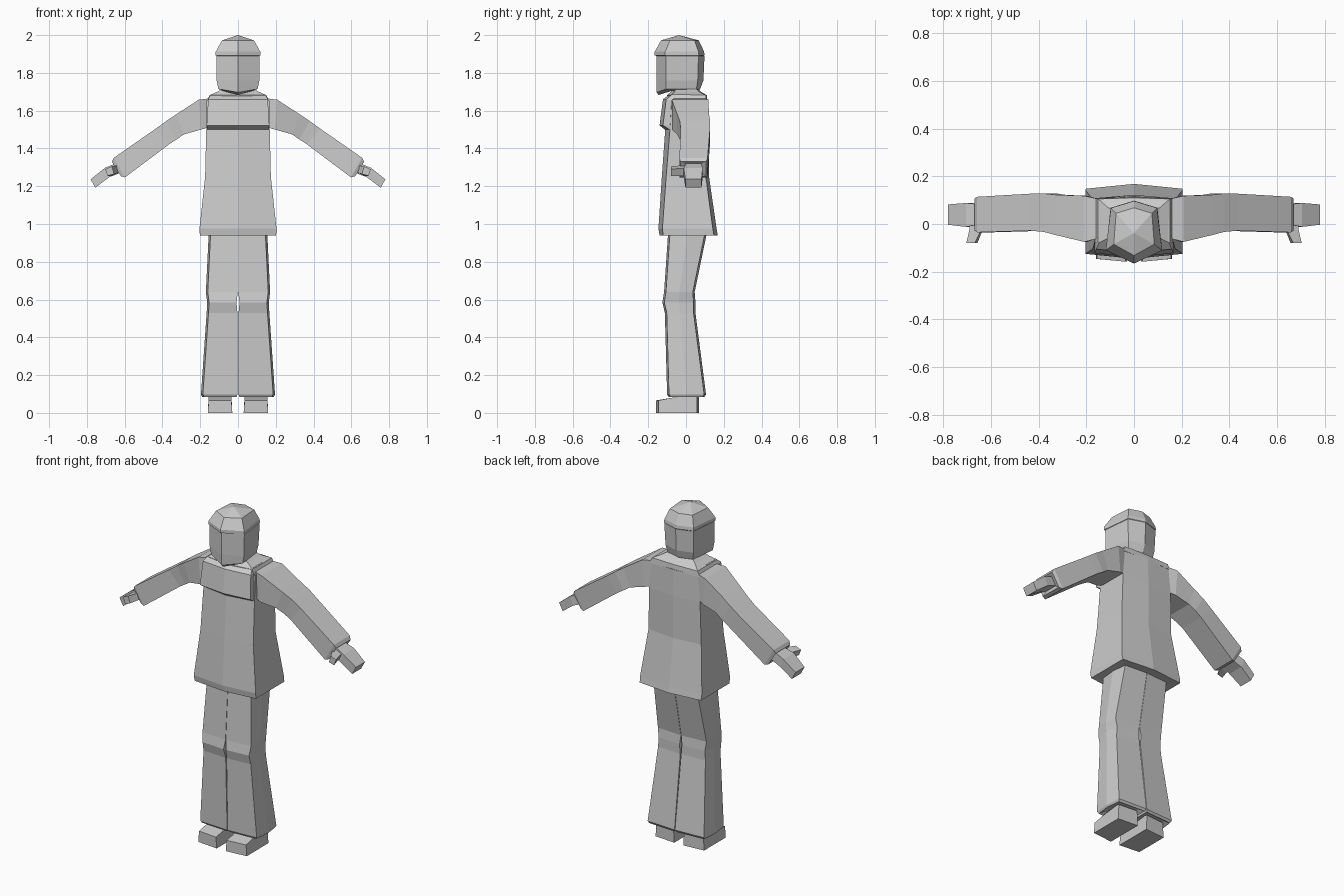
import bpy, bmesh


def loft(name, rings, mirror=False):
    """Skin a list of equal-sized point rings, closing both ends."""
    bm = bmesh.new()
    vs = [[bm.verts.new(p) for p in r] for r in rings]
    n = len(rings[0])
    for a, b in zip(vs, vs[1:]):
        for i in range(n):
            j = (i + 1) % n
            bm.faces.new((a[i], a[j], b[j], b[i]))
    bm.faces.new(vs[0])
    bm.faces.new(vs[-1])
    bmesh.ops.remove_doubles(bm, verts=bm.verts, dist=0.0005)
    bmesh.ops.recalc_face_normals(bm, faces=bm.faces)
    me = bpy.data.meshes.new(name)
    bm.to_mesh(me)
    bm.free()
    ob = bpy.data.objects.new(name, me)
    bpy.context.collection.objects.link(ob)
    if mirror:
        ob.modifiers.new("mirror", 'MIRROR').use_mirror_merge = False
    return ob


def hexa(z, w, fc, fm, bc, bm, wb=None, dz=0):
    """Six-sided body section: front/back corners plus centre points."""
    wb = w if wb is None else wb
    return [(0, fm, z + dz), (w, fc, z), (wb, bc, z),
            (0, bm, z), (-wb, bc, z), (-w, fc, z)]


def box(z, x0, x1, y0, y1, bow=0.01):
    """Leg section: slightly bowed towards the outside."""
    ym = (y0 + y1) / 2
    return [(x0, y0, z), (x1 - bow, y0 + bow, z), (x1, ym, z),
            (x1 - bow, y1 - bow, z), (x0, y1, z)]


def limb(tx, tz, bx, bz, y0, y1):
    """Arm section: top and bottom edge with a front and back depth."""
    return [(tx, y0, tz), (tx, y1, tz), (bx, y1, bz), (bx, y0, bz)]


# jacket with flared hem, shoulders and neck opening
loft("jacket", [
    hexa(0.945, 0.150, -0.09, -0.11, 0.10, 0.12),
    hexa(0.940, 0.202, -0.120, -0.140, 0.148, 0.168),
    hexa(0.975, 0.204, -0.125, -0.146, 0.142, 0.162),
    hexa(1.250, 0.174, -0.105, -0.128, 0.105, 0.122),
    hexa(1.500, 0.168, -0.085, -0.110, 0.108, 0.122),
    hexa(1.655, 0.168, -0.075, -0.095, 0.105, 0.116)])

# chest yoke overhanging the front
loft("chest_flap", [
    hexa(1.500, 0.163, -0.088, -0.112, 0.02, 0.02),
    hexa(1.522, 0.166, -0.122, -0.140, 0.02, 0.02),
    hexa(1.660, 0.158, -0.105, -0.122, 0.02, 0.02),
    hexa(1.685, 0.145, -0.075, -0.090, 0.02, 0.02)])

# collar
loft("collar", [
    hexa(1.650, 0.165, -0.08, -0.10, 0.108, 0.114),
    hexa(1.682, 0.150, -0.08, -0.10, 0.105, 0.110),
    hexa(1.700, 0.110, -0.06, -0.08, 0.070, 0.080),
    hexa(1.730, 0.060, -0.05, -0.06, 0.040, 0.050)])

# face and neck-side of the head
loft("head", [
    hexa(1.705, 0.080, -0.075, -0.145, 0.045, 0.065, 0.07, -0.022),
    hexa(1.715, 0.104, -0.105, -0.155, 0.055, 0.075, 0.085, -0.018),
    hexa(1.760, 0.113, -0.105, -0.156, 0.062, 0.092, 0.092),
    hexa(1.890, 0.115, -0.105, -0.156, 0.066, 0.098, 0.097)])

# cap of hair with a brow edge
loft("hair", [
    hexa(1.885, 0.105, -0.095, -0.140, 0.060, 0.090, 0.09),
    hexa(1.893, 0.118, -0.110, -0.166, 0.068, 0.098, 0.098),
    hexa(1.912, 0.118, -0.110, -0.166, 0.066, 0.096, 0.096),
    hexa(1.972, 0.085, -0.085, -0.132, 0.045, 0.068, 0.075),
    [(0, -0.038, 2.0)] * 6])

# sleeves
loft("sleeve", [
    limb(0.150, 1.665, 0.160, 1.510, -0.060, 0.105),
    limb(0.208, 1.658, 0.195, 1.500, -0.075, 0.118),
    limb(0.325, 1.582, 0.285, 1.475, -0.047, 0.122),
    limb(0.380, 1.545, 0.325, 1.448, -0.033, 0.128),
    limb(0.435, 1.505, 0.365, 1.422, -0.028, 0.127),
    limb(0.658, 1.350, 0.598, 1.247, -0.035, 0.114),
    limb(0.668, 1.330, 0.620, 1.253, -0.028, 0.107),
    limb(0.650, 1.320, 0.620, 1.270, 0.000, 0.080)], True)

# hands and thumbs
loft("hand", [
    limb(0.645, 1.322, 0.620, 1.272, 0.000, 0.082),
    limb(0.705, 1.297, 0.683, 1.247, -0.012, 0.088),
    limb(0.780, 1.237, 0.756, 1.192, -0.003, 0.082)], True)
loft("thumb", [
    [(0.640, y, 1.310), (0.690, y, 1.295), (0.672, y, 1.255), (0.635, y, 1.270)]
    if y > -0.03 else
    [(0.668, y, 1.305), (0.703, y, 1.290), (0.690, y, 1.255), (0.656, y, 1.265)]
    for y in (0.02, -0.025, -0.08)], True)

# flared trouser legs
loft("trouser_leg", [
    box(0.100, 0.030, 0.165, -0.07, 0.075),
    box(0.085, 0.008, 0.190, -0.092, 0.098),
    box(0.098, 0.002, 0.196, -0.100, 0.106),
    box(0.530, 0.003, 0.166, -0.112, 0.050),
    box(0.585, 0.008, 0.163, -0.125, 0.050),
    box(0.640, 0.001, 0.170, -0.116, 0.046),
    box(0.950, 0.001, 0.155, -0.095, 0.110)], True)

# shoes
loft("shoe", [
    [(0.035, y, z), (0.155, y + s, z), (0.160, y + s, 0), (0.030, y, 0)]
    for y, s, z in ((-0.158, 0.012, 0.066), (-0.075, 0, 0.080),
                    (0.050, 0, 0.095), (0.068, -0.01, 0.090))], True)
